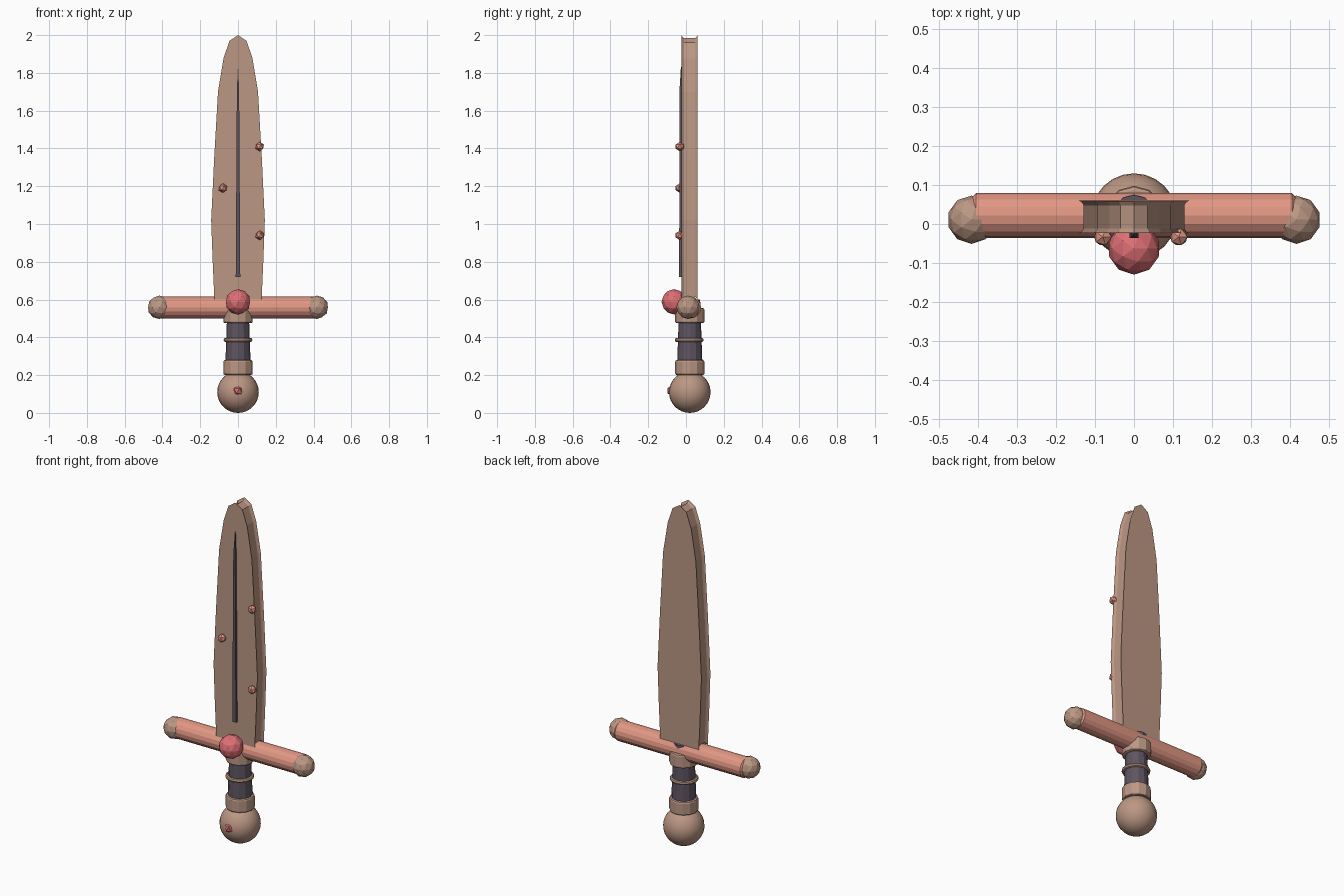
import bpy, bmesh, math
from mathutils import Vector

if "Cube" in bpy.data.objects:
    bpy.data.objects.remove(bpy.data.objects["Cube"])

CY = 0.02  # depth of the hilt axis


def mat(name, rgb):
    m = bpy.data.materials.new(name)
    m.diffuse_color = (*rgb, 1)
    m.use_nodes = True
    m.node_tree.nodes["Principled BSDF"].inputs["Base Color"].default_value = m.diffuse_color
    return m


BRONZE = mat("bronze", (0.50, 0.31, 0.23))
COPPER = mat("copper", (0.76, 0.31, 0.23))
RED = mat("red_gem", (0.74, 0.16, 0.18))
DARK = mat("dark", (0.11, 0.09, 0.12))


def finish(name, material):
    ob = bpy.context.object
    ob.name = name
    ob.data.materials.append(material)
    return ob


def bevel(ob, width, segments=1):
    b = ob.modifiers.new("bevel", "BEVEL")
    b.width, b.segments = width, segments
    b.limit_method, b.angle_limit = "ANGLE", math.radians(50)


def cone(name, r1, r2, z0, z1, sides, material):
    bpy.ops.mesh.primitive_cone_add(vertices=sides, radius1=r1, radius2=r2, depth=z1 - z0,
                                    location=(0, CY, (z0 + z1) / 2))
    return finish(name, material)


def ico(name, r, loc, sub, material):
    bpy.ops.mesh.primitive_ico_sphere_add(subdivisions=sub, radius=r, location=loc)
    return finish(name, material)


def mesh_object(name, bm, material):
    bmesh.ops.recalc_face_normals(bm, faces=bm.faces)
    me = bpy.data.meshes.new(name)
    bm.to_mesh(me)
    bm.free()
    ob = bpy.data.objects.new(name, me)
    bpy.context.collection.objects.link(ob)
    me.materials.append(material)
    return ob


def loft(name, rings, material):
    bm = bmesh.new()
    loops = [[bm.verts.new(p) for p in ring] for ring in rings]
    n = len(loops[0])
    for a, b in zip(loops, loops[1:]):
        for i in range(n):
            j = (i + 1) % n
            bm.faces.new((a[i], a[j], b[j], b[i]))
    bm.faces.new(loops[0])
    bm.faces.new(loops[-1])
    return mesh_object(name, bm, material)


# Blade: leaf outline with a hollowed edge between two flat faces
half = [(0.125, 0.6), (0.134, 0.8), (0.142, 1.02), (0.126, 1.35), (0.106, 1.70),
        (0.076, 1.88), (0.045, 1.97)]
outline = [Vector(p) for p in half] + [Vector((0, 2.0))] + [Vector((-x, z)) for x, z in reversed(half)]


def inset(pts, d):
    out = []
    for i, p in enumerate(pts):
        a = (p - pts[i - 1]).normalized()
        b = (pts[(i + 1) % len(pts)] - p).normalized()
        na, nb = Vector((-a.y, a.x)), Vector((-b.y, b.x))
        m = (na + nb).normalized()
        out.append(p + m * d / m.dot(na))
    return out


layers = [(-0.023, 0), (-0.020, 0.007), (-0.011, 0.013), (0.048, 0.013), (0.057, 0.007), (0.06, 0)]
loft("blade", [[(p.x, y, p.y) for p in inset(outline, d)] for y, d in layers], BRONZE)

# Tapered dark ridge on the front of the blade
ridge = [(0.72, 0.012, -0.036), (1.70, 0.006, -0.035), (1.83, 0.001, -0.027)]
loft("blade_ridge", [[(-w, -0.018, z), (w, -0.018, z), (w, y, z), (-w, y, z)] for z, w, y in ridge], DARK)

# Studs on the blade face
for i, (x, z) in enumerate([(0.115, 1.41), (-0.08, 1.19), (0.115, 0.94)]):
    ico(f"blade_stud_{i + 1}", 0.025, (x, -0.033, z), 1, COPPER)

# Crossguard with faceted end knobs
bpy.ops.mesh.primitive_cylinder_add(vertices=16, radius=0.058, depth=0.83, location=(0, 0.022, 0.558),
                                    rotation=(0, math.pi / 2, 0))
bevel(finish("crossguard", COPPER), 0.01)
for side, s in (("left", -1), ("right", 1)):
    ico(f"guard_knob_{side}", 0.062, (s * 0.417, 0.011, 0.559), 2, BRONZE)

# Guard gem
ico("guard_gem", 0.067, (0, -0.063, 0.588), 2, RED)

# Grip, ring and collars
cone("grip", 0.069, 0.055, 0.2, 0.6, 12, DARK)
bpy.ops.mesh.primitive_torus_add(major_segments=16, minor_segments=8, major_radius=0.066,
                                 minor_radius=0.011, location=(0, CY - 0.003, 0.386))
finish("grip_ring", BRONZE)
for name, z0, z1 in (("lower_collar", 0.2, 0.28), ("upper_collar", 0.475, 0.555)):
    bevel(cone(name, 0.078, 0.078, z0, z1, 12, BRONZE), 0.01, 2)

# Pommel with a small inset gem
bpy.ops.mesh.primitive_uv_sphere_add(segments=24, ring_count=16, radius=0.11, location=(0, CY, 0.11))
finish("pommel", BRONZE)
bpy.ops.object.shade_smooth_by_angle(angle=math.radians(30))
ico("pommel_gem", 0.03, (0, -0.073, 0.117), 1, RED)
